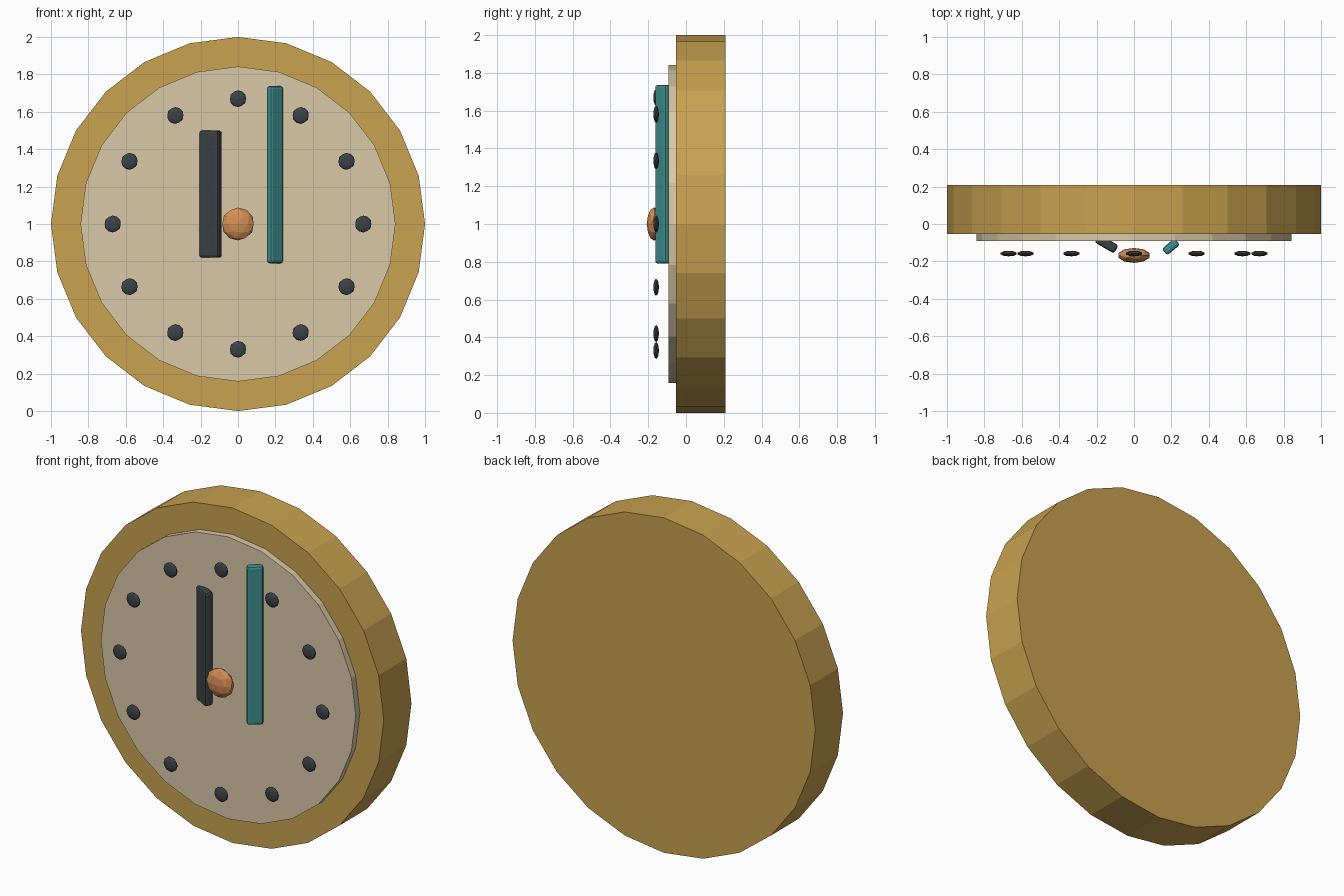
import bpy
from math import radians, sin, cos, pi

if "Cube" in bpy.data.objects:
    bpy.data.objects.remove(bpy.data.objects["Cube"])


def material(name, rgb):
    m = bpy.data.materials.new(name)
    m.diffuse_color = (*rgb, 1)
    m.use_nodes = True
    m.node_tree.nodes["Principled BSDF"].inputs["Base Color"].default_value = m.diffuse_color
    return m


gold = material("gold", (0.58, 0.36, 0.08))
cream = material("cream", (0.69, 0.58, 0.39))
dark = material("dark", (0.045, 0.055, 0.065))
teal = material("teal", (0.05, 0.28, 0.28))
copper = material("copper", (0.66, 0.27, 0.09))


def finish(name, mat):
    ob = bpy.context.object
    ob.name = name
    ob.data.materials.append(mat)
    return ob


def disc(name, radius, y_front, y_back, mat):
    bpy.ops.mesh.primitive_cylinder_add(
        vertices=24, radius=radius, depth=y_back - y_front,
        location=(0, (y_front + y_back) / 2, 1), rotation=(pi / 2, 0, 0))
    return finish(name, mat)


def hand(name, x, y, z_low, z_high, width, thick, turn, mat):
    bpy.ops.mesh.primitive_cube_add(
        size=1, location=(x, y, (z_low + z_high) / 2), rotation=(0, 0, radians(turn)))
    ob = finish(name, mat)
    ob.scale = (width, thick, z_high - z_low)
    bpy.ops.object.transform_apply(location=False, rotation=False, scale=True)
    bevel = ob.modifiers.new("bevel", 'BEVEL')
    bevel.width = 0.014
    bevel.segments = 2


def bead(name, x, y, z, radius, depth, mat):
    bpy.ops.mesh.primitive_ico_sphere_add(subdivisions=2, radius=1, location=(x, y, z))
    ob = finish(name, mat)
    ob.scale = (radius, depth, radius)


# Case and dial
disc("case", 1.0, -0.053, 0.208, gold)
disc("dial", 0.842, -0.092, -0.03, cream)

# Hour markers
for i in range(12):
    a = i * pi / 6
    bead(f"hour_marker_{i + 1}", 0.67 * sin(a), -0.158, 1 + 0.67 * cos(a), 0.045, 0.015, dark)

# Hands, twisted about their length
hand("hour_hand", -0.147, -0.106, 0.82, 1.5, 0.12, 0.05, -30, dark)
hand("minute_hand", 0.197, -0.122, 0.79, 1.737, 0.09, 0.045, 40, teal)

# Centre cap
bead("centre_cap", 0, -0.168, 1, 0.088, 0.04, copper)
